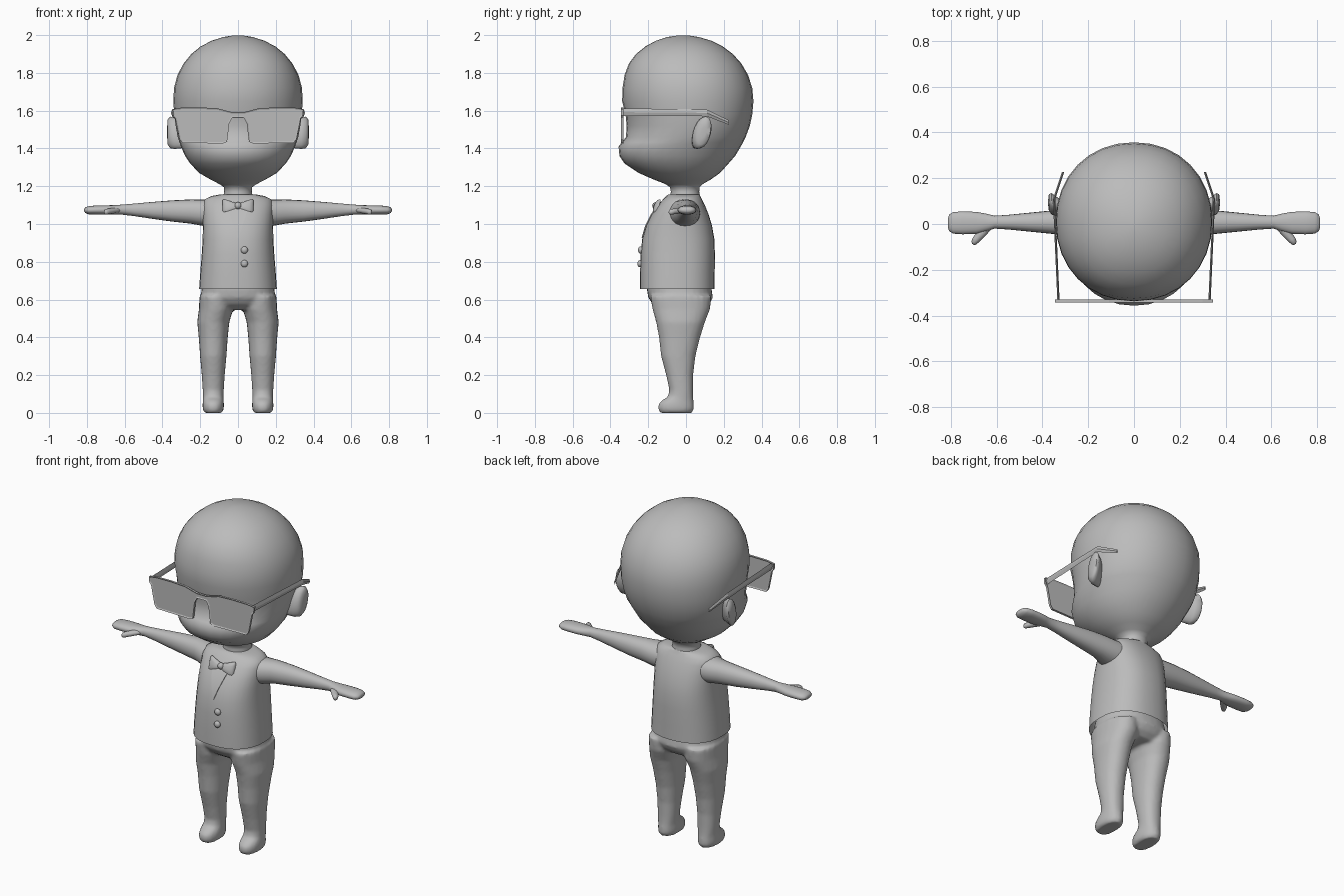
import bpy, bmesh, math
from mathutils import Vector

if "Cube" in bpy.data.objects:
    bpy.data.objects.remove(bpy.data.objects["Cube"])

grey = bpy.data.materials.new("plain_grey")
grey.diffuse_color = (0.5, 0.5, 0.5, 1)
grey.use_nodes = True
grey.node_tree.nodes["Principled BSDF"].inputs["Base Color"].default_value = grey.diffuse_color
X, Y, Z = Vector((1, 0, 0)), Vector((0, 1, 0)), Vector((0, 0, 1))


def finish(name, bm, smooth=True, angle=60):
    bmesh.ops.recalc_face_normals(bm, faces=bm.faces)
    me = bpy.data.meshes.new(name)
    bm.to_mesh(me)
    bm.free()
    me.materials.append(grey)
    ob = bpy.data.objects.new(name, me)
    bpy.context.collection.objects.link(ob)
    if smooth:
        bpy.ops.object.select_all(action='DESELECT')
        ob.select_set(True)
        bpy.context.view_layer.objects.active = ob
        bpy.ops.object.shade_smooth_by_angle(angle=math.radians(angle))
    return ob


def loft(bm, rings, u, v, n=24, p=2.0, caps=(True, True)):
    """Skin superellipse rings given as (centre, half size u, half size v)."""
    loops = []
    for c, a, b in rings:
        loop = []
        for i in range(n):
            t = 2 * math.pi * i / n
            cs, sn = math.cos(t), math.sin(t)
            loop.append(bm.verts.new(Vector(c)
                        + u * a * math.copysign(abs(cs) ** (2 / p), cs)
                        + v * b * math.copysign(abs(sn) ** (2 / p), sn)))
        loops.append(loop)
    for l0, l1 in zip(loops, loops[1:]):
        for i in range(n):
            bm.faces.new((l0[i], l0[(i + 1) % n], l1[(i + 1) % n], l1[i]))
    for flag, loop in zip(caps, (loops[0], loops[-1])):
        if flag:
            bm.faces.new(loop)


def upright(rows, cx=0):
    """Rows of z, half width, front y, back y."""
    return [((cx, (f + b) / 2, z), w, (b - f) / 2) for z, w, f, b in rows]


def plate(name, pts, y0, y1, inset=0):
    """Outline in x,z extruded from y0 to y1, optionally with a sunk panel."""
    bm = bmesh.new()
    front = [bm.verts.new((x, y0, z)) for x, z in pts]
    back = [bm.verts.new((x, y1, z)) for x, z in pts]
    n = len(pts)
    faces = [bm.faces.new(front), bm.faces.new(back[::-1])]
    for i in range(n):
        bm.faces.new((front[i], back[i], back[(i + 1) % n], front[(i + 1) % n]))
    bmesh.ops.recalc_face_normals(bm, faces=bm.faces)
    if inset:
        bmesh.ops.inset_individual(bm, faces=faces, thickness=inset, depth=-0.004)
    return finish(name, bm, False)


# Head with sunk eye area, mouth ledge and neck
bm = bmesh.new()
loft(bm, upright([
    (1.12, .085, -.09, .08), (1.17, .073, -.08, .07), (1.195, .075, -.085, .072),
    (1.212, .10, -.11, .09), (1.235, .145, -.17, .13), (1.27, .205, -.25, .18),
    (1.32, .253, -.325, .225), (1.36, .28, -.352, .26), (1.41, .302, -.357, .29),
    (1.432, .31, -.34, .302), (1.46, .319, -.318, .316), (1.52, .33, -.314, .338),
    (1.58, .338, -.32, .351), (1.65, .342, -.338, .357), (1.72, .339, -.336, .351),
    (1.79, .32, -.325, .328), (1.85, .288, -.302, .293), (1.90, .247, -.265, .248),
    (1.94, .198, -.215, .195), (1.97, .14, -.16, .135), (1.99, .078, -.098, .068),
    (1.999, .02, -.038, .008)]), X, Y, 32, 2.1)
finish("head", bm, angle=80)

# Ears
for s, side in ((1, "left"), (-1, "right")):
    bm = bmesh.new()
    loft(bm, [((s * x, y, z), a, b) for x, y, z, a, b in (
        (.29, .06, 1.47, .025, .07), (.335, .075, 1.48, .038, .085),
        (.36, .088, 1.485, .044, .086), (.372, .094, 1.487, .034, .068),
        (.375, .094, 1.487, .012, .03))],
        Vector((0, .97, -.24)), Vector((0, .24, .97)), 20)
    finish(side + "_ear", bm)

# Vest body, open at the hem
vest_rows = [(.655, .206, -.243, .152), (.74, .2, -.243, .152), (.84, .192, -.24, .153),
             (.92, .187, -.232, .15), (.99, .186, -.212, .138), (1.05, .188, -.182, .12),
             (1.10, .188, -.148, .1), (1.13, .178, -.122, .085), (1.148, .14, -.105, .075),
             (1.157, .09, -.092, .072)]
bm = bmesh.new()
loft(bm, upright(vest_rows), X, Y, 32, 2.4, (False, True))
finish("vest", bm)


def vest_front(z):
    for r0, r1 in zip(vest_rows, vest_rows[1:]):
        if r0[0] <= z <= r1[0]:
            return r0[2] + (r1[2] - r0[2]) * (z - r0[0]) / (r1[0] - r0[0])


# Shirt triangle lying on the chest
bm = bmesh.new()
rows = []
for i in range(7):
    z = .925 + .18 * i / 6
    w = .002 + .058 * i / 6
    rows.append([bm.verts.new((k * w, vest_front(z) - .005, z)) for k in (-1, 1)])
for a, b in zip(rows, rows[1:]):
    bm.faces.new((a[0], a[1], b[1], b[0]))
ext = bmesh.ops.extrude_face_region(bm, geom=bm.faces[:])
bmesh.ops.translate(bm, vec=(0, .009, 0),
                    verts=[g for g in ext["geom"] if isinstance(g, bmesh.types.BMVert)])
finish("shirt_front", bm)

# Bow tie
for s, side in ((1, "left"), (-1, "right")):
    bm = bmesh.new()
    loft(bm, [((s * x, y, 1.097), a, b) for x, y, a, b in (
        (.008, -.158, .01, .014), (.03, -.16, .014, .021), (.06, -.156, .015, .033),
        (.076, -.151, .013, .036), (.082, -.147, .006, .03))],
        Vector((0, .9, .3)), Vector((0, .3, .95)), 12, 2.8)
    finish(side + "_bow", bm)
bm = bmesh.new()
bmesh.ops.create_uvsphere(bm, u_segments=14, v_segments=8, radius=.019)
bmesh.ops.translate(bm, verts=bm.verts, vec=(0, -.16, 1.097))
finish("bow_knot", bm)

# Buttons
for i, z in enumerate((.862, .79)):
    bm = bmesh.new()
    bmesh.ops.create_uvsphere(bm, u_segments=14, v_segments=8, radius=.019)
    bmesh.ops.scale(bm, verts=bm.verts, vec=(1, .75, 1))
    bmesh.ops.translate(bm, verts=bm.verts, vec=(.034, vest_front(z) - .002, z))
    finish("button_%d" % (i + 1), bm)

# Arms with mitten hands and thumbs
for s, side in ((1, "left"), (-1, "right")):
    bm = bmesh.new()
    loft(bm, [((s * x, y, z), a, b) for x, y, z, a, b in (
        (.13, -.01, 1.058, .085, .074), (.185, -.005, 1.06, .078, .07),
        (.25, .005, 1.066, .062, .064), (.35, .008, 1.069, .052, .056),
        (.45, .008, 1.072, .042, .045), (.55, .008, 1.075, .032, .033),
        (.61, .008, 1.076, .028, .027), (.65, .006, 1.075, .04, .025),
        (.69, .005, 1.074, .048, .025), (.75, .005, 1.074, .05, .024),
        (.79, .005, 1.073, .047, .022), (.808, .005, 1.073, .036, .015),
        (.814, .005, 1.073, .018, .007))], Y, Z, 20, 2.2)
    finish(side + "_arm", bm)
    bm = bmesh.new()
    loft(bm, [((s * x, y, z), a, .015) for x, y, z, a in (
        (.635, -.005, 1.074, .02), (.665, -.04, 1.07, .02), (.69, -.068, 1.066, .017),
        (.7, -.082, 1.064, .013))] + [((s * .704, -.089, 1.063), .005, .006)],
        Vector((s * .8, .6, 0)), Z, 12)
    finish(side + "_thumb", bm)

# Trousers: hips and two legs with feet, fused into one soft surface
bm = bmesh.new()
loft(bm, upright([(.72, .18, -.19, .12), (.66, .192, -.208, .135), (.61, .198, -.2, .142),
                  (.575, .185, -.175, .125), (.545, .14, -.13, .09)]), X, Y, 32, 2.3)
for s in (1, -1):
    loft(bm, upright([
        (.62, .088, -.19, .135), (.55, .091, -.178, .128), (.48, .085, -.158, .1),
        (.4, .077, -.143, .075), (.3, .07, -.132, .05), (.2, .061, -.105, .038),
        (.12, .056, -.088, .037), (.085, .054, -.096, .038), (.065, .055, -.13, .04),
        (.045, .057, -.147, .042), (.02, .056, -.148, .042), (.002, .048, -.138, .032)],
        s * .116)[:2] + upright([
        (.48, .085, -.158, .1), (.4, .077, -.143, .075), (.3, .07, -.132, .05),
        (.2, .061, -.105, .038), (.12, .056, -.088, .037), (.085, .054, -.096, .038),
        (.065, .055, -.13, .04), (.045, .057, -.147, .042), (.02, .056, -.148, .042),
        (.0, .048, -.138, .032)], s * .131), X, Y, 24, 2.2)
trousers = finish("trousers_and_feet", bm)
m = trousers.modifiers.new("fuse", 'REMESH')
m.mode, m.voxel_size, m.use_smooth_shade = 'VOXEL', .01, True
m = trousers.modifiers.new("soften", 'SMOOTH')
m.factor, m.iterations = .5, 5

# Glasses front with sunk lens panel
half = [(.03, 1.592), (.07, 1.602), (.11, 1.613), (.2, 1.617), (.3, 1.616), (.346, 1.608),
        (.344, 1.575), (.332, 1.56), (.31, 1.45), (.295, 1.43), (.08, 1.426),
        (.058, 1.435), (.046, 1.535), (.03, 1.563)]
outline = half + [(-x, z) for x, z in half[::-1]]
plate("glasses_front", outline, -.344, -.331, .008)

# Glasses temples
for s, side in ((1, "left"), (-1, "right")):
    bm = bmesh.new()
    loft(bm, [((s * x, y, z), .005, h) for x, y, z, h in (
        (.33, -.338, 1.592, .02), (.345, .0, 1.59, .018),
        (.349, .11, 1.588, .018), (.31, .228, 1.537, .012))],
        X, Z, 4, 2)
    finish(side + "_temple", bm, False)
